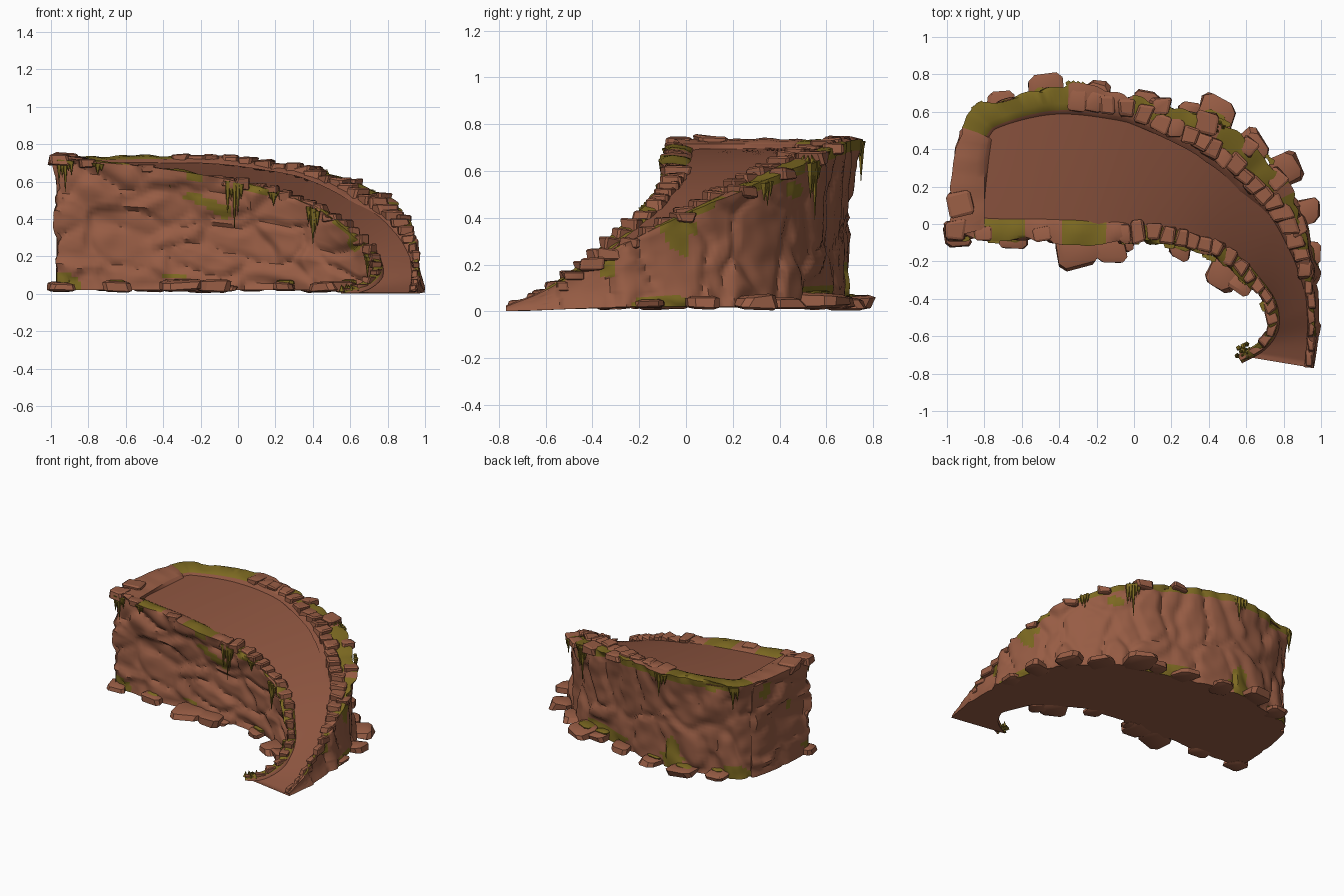
import bpy, bmesh, math, random
from mathutils import Vector, Matrix, noise

random.seed(4)
if "Cube" in bpy.data.objects:
    bpy.data.objects.remove(bpy.data.objects["Cube"])


def material(name, rgb):
    m = bpy.data.materials.new(name)
    m.use_nodes = True
    m.diffuse_color = (*rgb, 1)
    bsdf = m.node_tree.nodes["Principled BSDF"]
    bsdf.inputs["Base Color"].default_value = (*rgb, 1)
    bsdf.inputs["Roughness"].default_value = 0.9
    return m


MATS = [material("terracotta rock", (0.31, 0.108, 0.058)),
        material("olive moss", (0.20, 0.14, 0.015)),
        material("packed earth", (0.26, 0.088, 0.049))]
ROCK, MOSS, EARTH = range(3)


def finish(bm, name, angle=40):
    mesh = bpy.data.meshes.new(name)
    bm.to_mesh(mesh)
    bm.free()
    for m in MATS:
        mesh.materials.append(m)
    ob = bpy.data.objects.new(name, mesh)
    bpy.context.collection.objects.link(ob)
    bpy.ops.object.select_all(action="DESELECT")
    ob.select_set(True)
    bpy.context.view_layer.objects.active = ob
    bpy.ops.object.shade_smooth_by_angle(angle=math.radians(angle))


def spline(points, steps):
    pts = [Vector(p) for p in points]
    pts = [2 * pts[0] - pts[1]] + pts + [2 * pts[-1] - pts[-2]]
    out = []
    for a, b, c, d in zip(pts, pts[1:], pts[2:], pts[3:]):
        for k in range(steps):
            t = k / steps
            out.append(0.5 * (2 * b + (c - a) * t + (2 * a - 5 * b + 4 * c - d) * t ** 2
                              + (3 * b - a - 3 * c + d) * t ** 3))
    return out + [pts[-2]]


# Upper edges of the curved ramp, from the platform end down to the toe
inner = spline([(-.99, -.07, .73), (-.75, -.085, .705), (-.45, -.085, .675), (-.15, -.09, .63),
                (.1, -.1, .575), (.3, -.14, .51), (.47, -.21, .425), (.6, -.32, .325),
                (.69, -.43, .22), (.71, -.54, .13), (.66, -.63, .06), (.55, -.7, .02)], 14)
outer = spline([(-.93, .52, .73), (-.8, .65, .73), (-.45, .745, .735), (-.1, .72, .73),
                (.24, .635, .69), (.5, .53, .64), (.71, .36, .565), (.855, .15, .48),
                (.94, -.13, .355), (.97, -.42, .2), (.975, -.6, .09), (.96, -.77, .02)], 14)
end = [inner[0].lerp(outer[0], k / 16) - Vector((.015 * math.sin(k / 16 * math.pi), 0, 0))
       for k in range(1, 16)]
path = inner[::-1] + end + outer
side = ["inner"] * len(inner) + ["end"] * len(end) + ["outer"] * len(outer)
normals, dist = [], [0.0]
for i, p in enumerate(path):
    t = path[min(i + 1, len(path) - 1)] - path[max(i - 1, 0)]
    normals.append(Vector((-t.y, t.x, 0)).normalized())
    if i:
        dist.append(dist[-1] + (p - path[i - 1]).length)

CELLS = {"inner": (3.2, 6), "end": (2.5, 6), "outer": (4.5, 2.6)}


def rim_width(i):
    p = path[i]
    if side[i] == "end":
        return .16
    if side[i] == "inner":
        return .11 * (.4 + .6 * min(1, p.z / .6))
    broad = .14 + .06 * min(1, max(0, p.x / .5))
    return max(.045, broad * min(1, p.z / .55) ** 1.6)


def wall_offset(i, t, z):
    """Outward push of the wall: waist, flare and blocky stone courses."""
    fx, fz = CELLS[side[i]]
    wob = noise.noise(Vector((dist[i] * 4, z * 5, 3)))
    d, pts = noise.voronoi(Vector((dist[i] * fx + wob * .4, 0, z * fz + wob * .5)))
    gap = min(1, (d[1] - d[0]) * 4)
    own, other = (noise.noise(pts[k] * 7.3) for k in (0, 1))
    block = .045 * (own * (.5 + .5 * gap) + other * (.5 - .5 * gap)) + .022 * (gap - 1)
    rough = .008 * noise.noise(Vector((dist[i] * 10, z * 12, 1)))
    waist = -.02 * math.sin(math.pi * t)
    flare = 0
    if side[i] == "outer":
        n = normals[i]
        flare = (1 - t) * (.045 * max(n.x, 0) - .06 * max(n.y, 0))
    return (block + rough + waist + flare) * min(1, path[i].z / .25)


# Rock body: walls, raised rim and flat underside
ROWS = 30
bm = bmesh.new()
grid = []
for i, p in enumerate(path):
    n, column = normals[i], []
    base = .02 * min(1, p.z / .3)
    for j in range(ROWS + 1):
        t = j / ROWS
        z = base + (p.z - base) * t
        q = p + n * wall_offset(i, t, z)
        column.append(bm.verts.new((q.x, q.y, z)))
    w = rim_width(i)
    bump = .014 * noise.noise(Vector((dist[i] * 9, 0, 8))) * min(1, p.z / .2)
    for inset, drop in ((.25, -.006 - bump), (.75, .002 - bump), (1, .014), (1.15, .035)):
        q = p - n * w * inset
        q.x = max(q.x, -.98 + .18 * min(inset, 1))
        if side[i] == "end":
            q.y = max(q.y, -.07 + .1 * min(inset, 1))
        column.append(bm.verts.new((q.x, q.y, max(.004, p.z - drop))))
    grid.append(column)


def face_colour(i, j):
    p = path[i]
    t = min(1, j / ROWS)
    patch = noise.noise(Vector((p.x * 4, p.y * 4, t * p.z * 5)))
    mossy = patch > (.22 if t < .12 else .5)
    if j == ROWS + 3:
        return EARTH
    if j >= ROWS:
        if side[i] == "end":
            mossy = p.y < .1 and patch > -.1
        elif side[i] == "inner":
            mossy = patch > -.25
        elif p.x < -.35:
            mossy = patch > -.4
        else:
            mossy = p.x > -.02 and j < ROWS + 2 and patch > -.2
    elif side[i] == "outer" and -.36 < p.y < .03 and t * p.z > .14:
        mossy = patch > -.02
    elif t > .92:
        mossy = side[i] != "end" and patch > -.05
    return MOSS if mossy else ROCK


for i in range(len(path) - 1):
    for j in range(ROWS + 4):
        f = bm.faces.new((grid[i][j], grid[i][j + 1], grid[i + 1][j + 1], grid[i + 1][j]))
        f.material_index = face_colour(i, j)
bm.faces.new([c[0] for c in grid])
finish(bm, "rock_body", 40)

# Sunken roadway
bm = bmesh.new()
rows = []
for a, b in zip(inner, outer):
    row = []
    for k in range(7):
        q = a.lerp(b, .04 + .92 * k / 6)
        row.append(bm.verts.new((q.x, q.y, max(.008, q.z - .022))))
    rows.append(row)
for r, s in zip(rows, rows[1:]):
    for k in range(6):
        bm.faces.new((r[k], s[k], s[k + 1], r[k + 1])).material_index = EARTH
finish(bm, "roadway")


def stone(bm, loc, size, yaw, mat=ROCK, bevel=.12, jitter=.16):
    """Chipped block with bevelled edges."""
    part = bmesh.new()
    bmesh.ops.create_cube(part, size=1)
    for v in part.verts:
        v.co += Vector([random.uniform(-jitter, jitter) for _ in range(3)])
    bmesh.ops.bevel(part, geom=part.edges[:], offset=bevel, segments=1, affect="EDGES")
    m = Matrix.Translation(loc) @ Matrix.Rotation(yaw, 4, "Z") @ Matrix.Diagonal((*size, 1))
    bmesh.ops.transform(part, matrix=m, verts=part.verts)
    for f in part.faces:
        f.material_index = mat
    tmp = bpy.data.meshes.new("tmp")
    part.to_mesh(tmp)
    part.free()
    bm.from_mesh(tmp)
    bpy.data.meshes.remove(tmp)


def yaw_at(i):
    return math.atan2(-normals[i].x, normals[i].y)


def nearest(x, y):
    return min(range(len(path)), key=lambda i: (path[i].xy - Vector((x, y))).length)


# Kerb stones, almost touching, along the road side of the rim
for name, start, gap in (("inner", -.1, .07), ("outer", -.32, .085)):
    bm = bmesh.new()
    last = -1
    for i, p in enumerate(path):
        if side[i] != name or p.x < start or dist[i] - last < gap or p.z < .03:
            continue
        last = dist[i] + random.uniform(-.015, .01)
        k = .5 + .5 * min(1, p.z / .4)
        w = rim_width(i)
        depth = min(w, .11) * random.uniform(.75, 1)
        inset = w - depth * .5 if name == "outer" else w * random.uniform(.4, .6)
        where = p - normals[i] * inset - Vector((0, 0, .01))
        size = (gap * random.uniform(.95, 1.15), depth, k * random.uniform(.04, .07))
        stone(bm, where, size, yaw_at(i) + random.uniform(-.15, .15))
    finish(bm, name + "_kerb_stones", 25)

# Rocks poking out of the outer edge and the platform corners
bm = bmesh.new()
for x, y, s in ((-.95, -.04, .1), (-.93, .1, .13), (-.8, -.07, .08), (-.5, -.07, .08), (.14, .66, .1),
                (.4, .57, .12), (.62, .44, .09), (.8, .26, .1), (.91, .0, .08)):
    i = nearest(x, y)
    stone(bm, path[i] - normals[i] * s * .4 - Vector((0, 0, .012)), (s, s, s * .55), yaw_at(i) + .15)
finish(bm, "rim_rocks", 25)

# Boulders and flat slabs half buried in the foot of the wall
bm = bmesh.new()
for x, y, s, out in ((-.3, -.09, .2, .07), (-.15, -.09, .17, .05), (-.05, -.1, .1, .02), (.24, -.14, .13, .02),
                     (.5, -.24, .15, .07), (.58, -.3, .13, .03), (-.95, -.07, .13, .01),
                     (-.65, -.08, .13, .02), (.42, .56, .2, .05), (.3, .6, .14, .0), (.78, .28, .16, .05),
                     (.9, .05, .15, .04), (-.48, .74, .16, .0), (-.72, .68, .14, -.03),
                     (.1, .67, .16, -.02), (.64, .43, .16, .01), (-.2, .73, .16, -.03),
                     (.95, -.15, .11, .02)):
    i = nearest(x, y)
    height = s * random.uniform(.28, .42)
    spot = path[i] + normals[i] * (out - .02)
    spot.z = .02 + height * .35
    yaw = yaw_at(i) + random.uniform(-.4, .4)
    stone(bm, spot, (s, s * .95, height), yaw, ROCK, .18, .2)
    if random.random() < .4:
        spot = spot - normals[i] * s * .2 + Vector((0, 0, height * .45))
        stone(bm, spot, (s * .7, s * .5, height * .5), yaw, MOSS, .2)
finish(bm, "foot_boulders", 25)


def spike(bm, loc, length, radius, tip_down=True, tilt=0):
    m = Matrix.Translation(loc) @ Matrix.Rotation(tilt, 4, "X")
    a, b = (.001, radius) if tip_down else (radius, .001)
    got = bmesh.ops.create_cone(bm, segments=5, radius1=a, radius2=b, depth=length,
                                cap_ends=True, matrix=m)
    for f in {f for v in got["verts"] for f in v.link_faces}:
        f.material_index = MOSS


# Hanging moss strands, one long strand per clump with shorter ones beside it
bm = bmesh.new()
for x, y, length, count in ((-.93, -.07, .17, 5), (-.75, -.08, .06, 3), (-.37, -.08, .09, 3),
                            (-.02, -.09, .25, 5), (.4, -.17, .19, 5), (.69, -.44, .12, 4),
                            (.2, -.1, .07, 3), (.47, .54, .25, 5), (-.3, .74, .17, 4),
                            (-.82, .63, .17, 4), (.72, .34, .1, 3)):
    near = nearest(x, y)
    for k in range(count):
        off = k - count // 2
        i = near + off
        size = length * (1 if off == 0 else random.uniform(.3, .75))
        spot = path[i] + normals[i] * .002
        spike(bm, spot - Vector((0, 0, size / 2 + .008)), size, random.uniform(.012, .02))
finish(bm, "hanging_moss", 30)

# Small tufts of moss on the rim
bm = bmesh.new()
for x, y, z in ((.7, .16, .5), (.43, .53, .65), (.59, -.68, .03)):
    for k in range(14):
        a = k * 2.4
        loc = Vector((x + .05 * math.cos(a) * (k / 14), y + .05 * math.sin(a) * (k / 14), z))
        spike(bm, loc, random.uniform(.03, .05), .016, False, random.uniform(-.6, .6))
finish(bm, "moss_tufts", 30)
